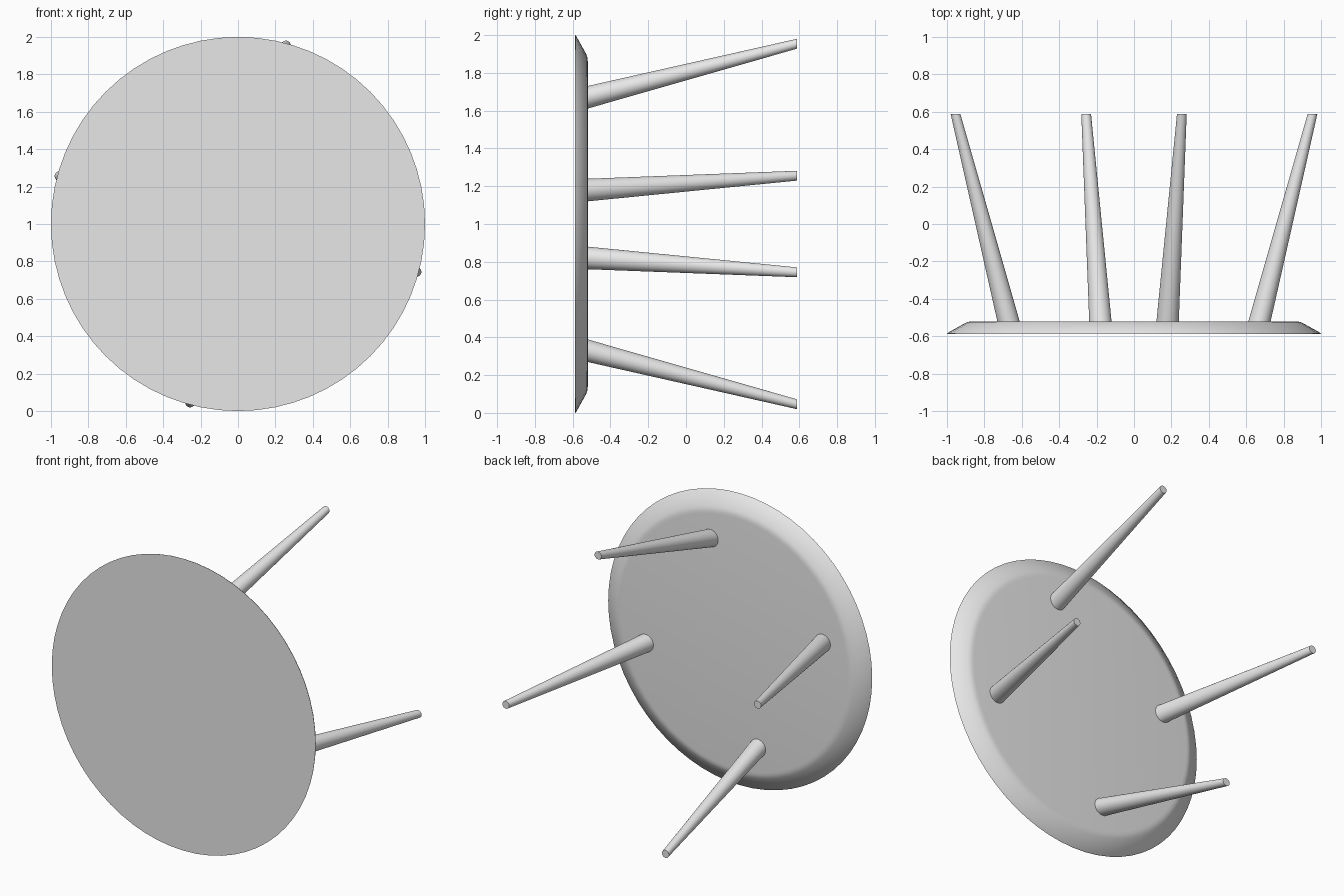
import bpy, bmesh, math

if "Cube" in bpy.data.objects:
    bpy.data.objects.remove(bpy.data.objects["Cube"])

GREY = (0.8, 0.8, 0.8, 1.0)
mat = bpy.data.materials.new("plain grey")
mat.use_nodes = True
mat.diffuse_color = GREY
mat.node_tree.nodes["Principled BSDF"].inputs["Base Color"].default_value = GREY


def loft(name, rings, sides, angle):
    """Solid through circles (x, z, radius, y) lying in planes across y."""
    bm = bmesh.new()
    loops = []
    for cx, cz, r, y in rings:
        turns = [2 * math.pi * i / sides for i in range(sides)]
        loops.append([bm.verts.new((cx + r * math.cos(t), y, cz + r * math.sin(t)))
                      for t in turns])
    for a, b in zip(loops, loops[1:]):
        for i in range(sides):
            j = (i + 1) % sides
            bm.faces.new((a[i], a[j], b[j], b[i]))
    bm.faces.new(loops[0])
    bm.faces.new(loops[-1])
    bmesh.ops.recalc_face_normals(bm, faces=bm.faces)
    mesh = bpy.data.meshes.new(name)
    bm.to_mesh(mesh)
    bm.free()
    mesh.materials.append(mat)
    ob = bpy.data.objects.new(name, mesh)
    bpy.context.collection.objects.link(ob)
    bpy.ops.object.select_all(action='DESELECT')
    ob.select_set(True)
    bpy.context.view_layer.objects.active = ob
    bpy.ops.object.shade_smooth_by_angle(angle=math.radians(angle))
    return ob


# Round top: sharp front rim, chamfer easing softly into the underside
profile = [(1.0, -0.588), (0.998, -0.583), (0.905, -0.531),
           (0.892, -0.525), (0.878, -0.5215), (0.86, -0.52)]
loft("table_top", [(0, 1, r, y) for r, y in profile], 64, 40)

# Four splayed tapering legs, a quarter turn apart
for k, name in enumerate(("leg_upper", "leg_right", "leg_lower", "leg_left")):
    a = math.radians(75 + 90 * k)
    c, s = math.cos(a), math.sin(a)
    loft(name, [(0.692 * c, 1 + 0.692 * s, 0.06, -0.53),
                (0.988 * c, 1 + 0.988 * s, 0.026, 0.588)], 32, 40)
